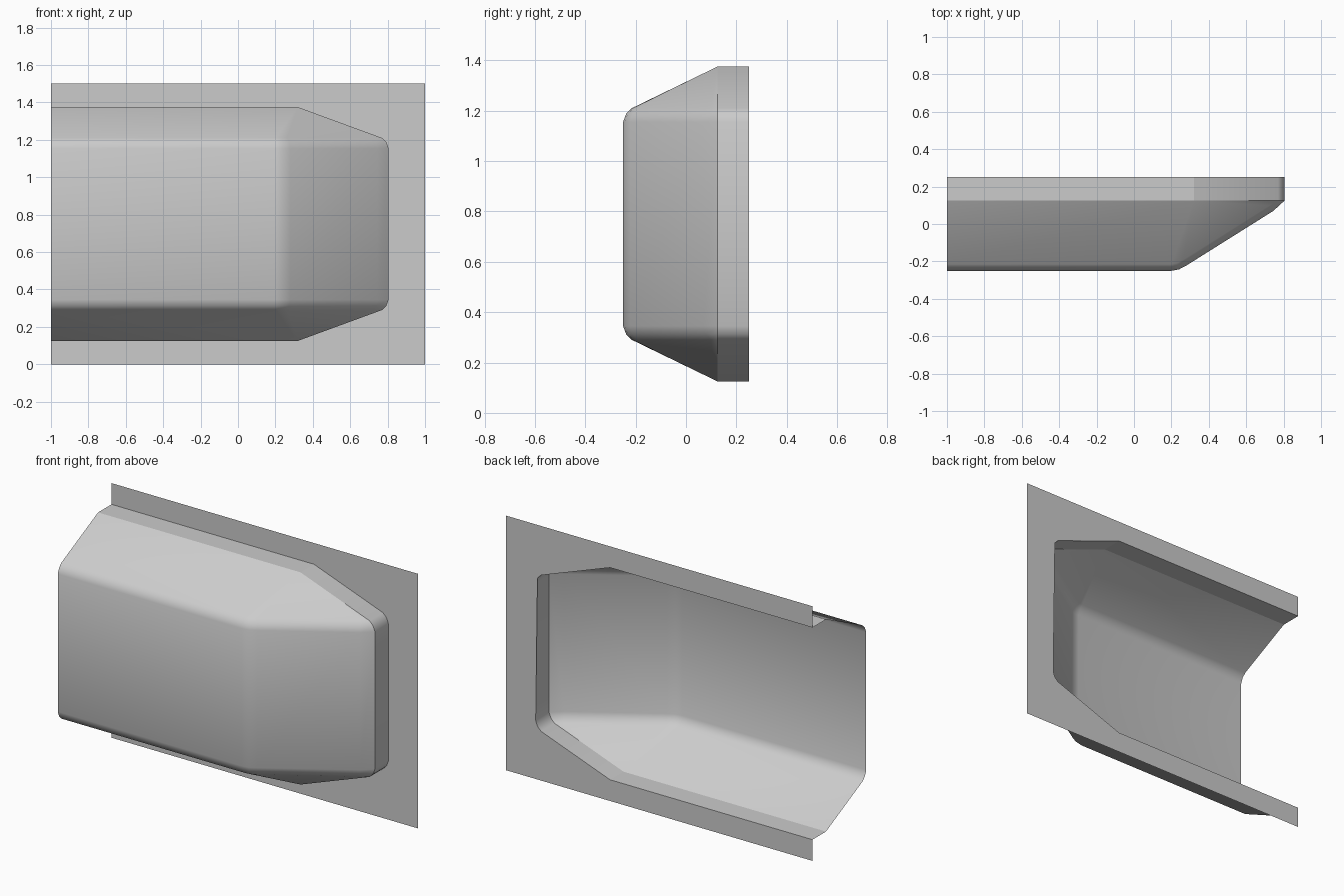
import bpy
import bmesh
from mathutils import Vector

cube = bpy.data.objects.get("Cube")
if cube:
    bpy.data.objects.remove(cube)

MID, BACK, RIM = 0.75, 0.25, 0.125

grey = bpy.data.materials.new("plain_grey")
grey.use_nodes = True
grey.diffuse_color = (0.6, 0.6, 0.6, 1)
grey.node_tree.nodes["Principled BSDF"].inputs["Base Color"].default_value = (0.6, 0.6, 0.6, 1)


def finish(name, bm):
    mesh = bpy.data.meshes.new(name)
    bm.to_mesh(mesh)
    bm.free()
    mesh.materials.append(grey)
    obj = bpy.data.objects.new(name, mesh)
    bpy.context.collection.objects.link(obj)
    return obj


# Plan path of the shell (x, y) with the inward direction at each station
stations = [
    ((-1, -0.25), (0, 1)), ((0.2, -0.25), (0, 1)),
    ((0.24, -0.243), (-0.3, 0.95)), ((0.28, -0.222), (-0.5, 0.87)),
    ((0.745, 0.07), (-0.6, 0.8)), ((0.805, RIM), (-1, 0)), ((0.805, BACK), (-1, 0)),
]
# Rounded edge across the shell: (height from the middle, inset)
rounding = [(0.405, 0), (0.437, 0.012), (0.46, 0.035)]
profile = [(-h, d) for h, d in reversed(rounding)] + rounding

bm = bmesh.new()
grid = []
for (x, y), (nx, ny) in stations:
    grid.append([bm.verts.new((x + nx * d, y + ny * d, MID + h)) for h, d in profile])

# Front face, slanted end panel and end wall
for a, b in zip(grid, grid[1:]):
    for i in range(len(profile) - 1):
        bm.faces.new((a[i], b[i], b[i + 1], a[i + 1]))

# Sloped flanks and straight rims, bottom and top
for side, row in ((-1, 0), (1, -1)):
    edge = [column[row] for column in grid]
    z = MID + side * 0.625
    start, corner = [bm.verts.new((x, RIM, z)) for x in (-1, 0.32)]
    start_back, corner_back = [bm.verts.new((x, BACK, z)) for x in (-1, 0.32)]
    bm.faces.new((edge[0], edge[1], corner, start))
    for a, b in zip(edge[1:5], edge[2:6]):
        bm.faces.new((a, b, corner))
    bm.faces.new((start, corner, corner_back, start_back))
    bm.faces.new((corner, edge[5], edge[6], corner_back))

bmesh.ops.recalc_face_normals(bm, faces=bm.faces)
bm.faces.ensure_lookup_table()
front = min(bm.faces, key=lambda f: f.calc_center_median().y)
if front.normal.y > 0:
    bmesh.ops.reverse_faces(bm, faces=bm.faces)

# Smooth shading, with crisp edges round the rim and at its outer corners
for face in bm.faces:
    face.smooth = True
for e in bm.edges:
    on_rim = all(v.co.y > RIM - 0.001 for v in e.verts)
    rounded = abs(e.verts[0].co.z - MID) < 0.6 and e.verts[0].co.z == e.verts[1].co.z
    if on_rim and not rounded:
        e.smooth = False

opening = [Vector((v.co.x, BACK, v.co.z)) for v in grid[-1]]
finish("pressed_shell", bm)

# Flat back plate, cut out to the outline of the shell
outline = [(-1, 0), (1, 0), (1, 1.5), (-1, 1.5), (-1, 1.375), (0.32, 1.375)]
outline += [(p.x, p.z) for p in reversed(opening)]
outline += [(0.32, 0.125), (-1, 0.125)]
bm = bmesh.new()
bm.faces.new([bm.verts.new((x, BACK, z)) for x, z in outline])
bmesh.ops.triangulate(bm, faces=bm.faces, ngon_method='EAR_CLIP')
finish("back_plate", bm)
